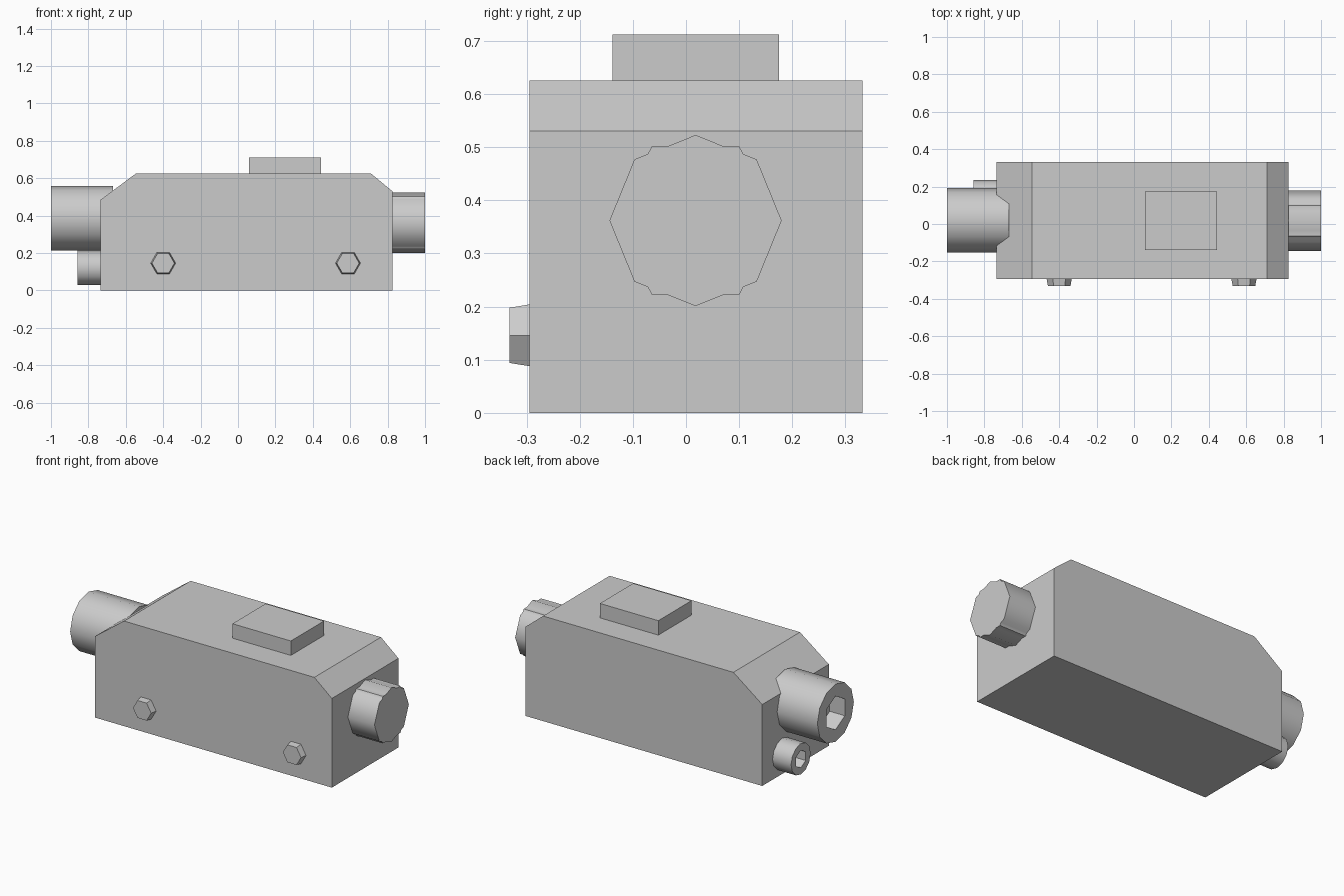
import bpy
import bmesh
from math import sin, cos, pi, radians

if "Cube" in bpy.data.objects:
    bpy.data.objects.remove(bpy.data.objects["Cube"], do_unlink=True)

grey = bpy.data.materials.new("plain grey")
grey.use_nodes = True
grey.diffuse_color = (0.6, 0.6, 0.6, 1)
grey.node_tree.nodes["Principled BSDF"].inputs["Base Color"].default_value = (0.6, 0.6, 0.6, 1)


def loft(name, rings, smooth=False):
    """Skin a closed solid through rings of matching points."""
    bm = bmesh.new()
    loops = [[bm.verts.new(p) for p in ring] for ring in rings]
    for a, b in zip(loops, loops[1:]):
        for i in range(len(a)):
            j = (i + 1) % len(a)
            bm.faces.new((a[i], a[j], b[j], b[i]))
    bm.faces.new(loops[0][::-1])
    bm.faces.new(loops[-1])
    bmesh.ops.recalc_face_normals(bm, faces=bm.faces)
    mesh = bpy.data.meshes.new(name)
    bm.to_mesh(mesh)
    bm.free()
    mesh.materials.append(grey)
    obj = bpy.data.objects.new(name, mesh)
    bpy.context.collection.objects.link(obj)
    if smooth:
        bpy.ops.object.select_all(action='DESELECT')
        obj.select_set(True)
        bpy.context.view_layer.objects.active = obj
        bpy.ops.object.shade_smooth_by_angle(angle=radians(50))
    return obj


def socket_cylinder(name, start, end, y, z, radius, hex_radius, depth):
    """Twelve-sided cylinder along x with a hexagonal recess in its outer end."""
    def ring(x, r, hexagon=False):
        pts = []
        for i in range(12):
            a = i * pi / 6
            k = r * cos(pi / 6) if hexagon and i % 2 else r
            pts.append((x, y + k * sin(a), z + k * cos(a)))
        return pts
    loft(name, [ring(start, radius), ring(end, radius),
                ring(end, hex_radius, True),
                ring(end + depth, hex_radius, True)], smooth=True)


# Main housing with sloped ends
side = [(-0.735, 0), (0.825, 0), (0.825, 0.531),
        (0.71, 0.626), (-0.545, 0.626), (-0.735, 0.485)]
loft("housing", [[(x, y, z) for x, z in side] for y in (-0.295, 0.332)])

# Raised pad on top
pad = [(0.06, -0.138), (0.445, -0.138), (0.445, 0.175), (0.06, 0.175)]
loft("top_pad", [[(x, y, z) for x, y in pad] for z in (0.626, 0.712)])

# Eight-sided end knob with small ridges, mirrored from one quadrant
quarter = [(0, 0.161), (0.052, 0.14), (0.082, 0.14),
           (0.09, 0.125), (0.115, 0.115), (0.162, 0)]
half = quarter + [(y, -z) for y, z in quarter[-2::-1]]
outline = half + [(-y, z) for y, z in half[-2:0:-1]]
loft("end_knob", [[(x, 0.018 + y, 0.362 + z) for y, z in outline]
                  for x in (0.825, 1.0)], smooth=True)

# Socketed cylinders at the opposite end
socket_cylinder("large_socket_cylinder", -0.667, -1.0, 0.02, 0.387, 0.172, 0.1, 0.1)
socket_cylinder("small_socket_cylinder", -0.735, -0.857, 0.143, 0.121, 0.092, 0.052, 0.08)

# Tapered hexagonal bolts on the front
for label, bx in (("right", -0.4), ("left", 0.588)):
    loft("front_bolt_" + label,
         [[(bx + r * cos(i * pi / 3), y, 0.146 + r * sin(i * pi / 3)) for i in range(6)]
          for y, r in ((-0.295, 0.067), (-0.332, 0.06))])
